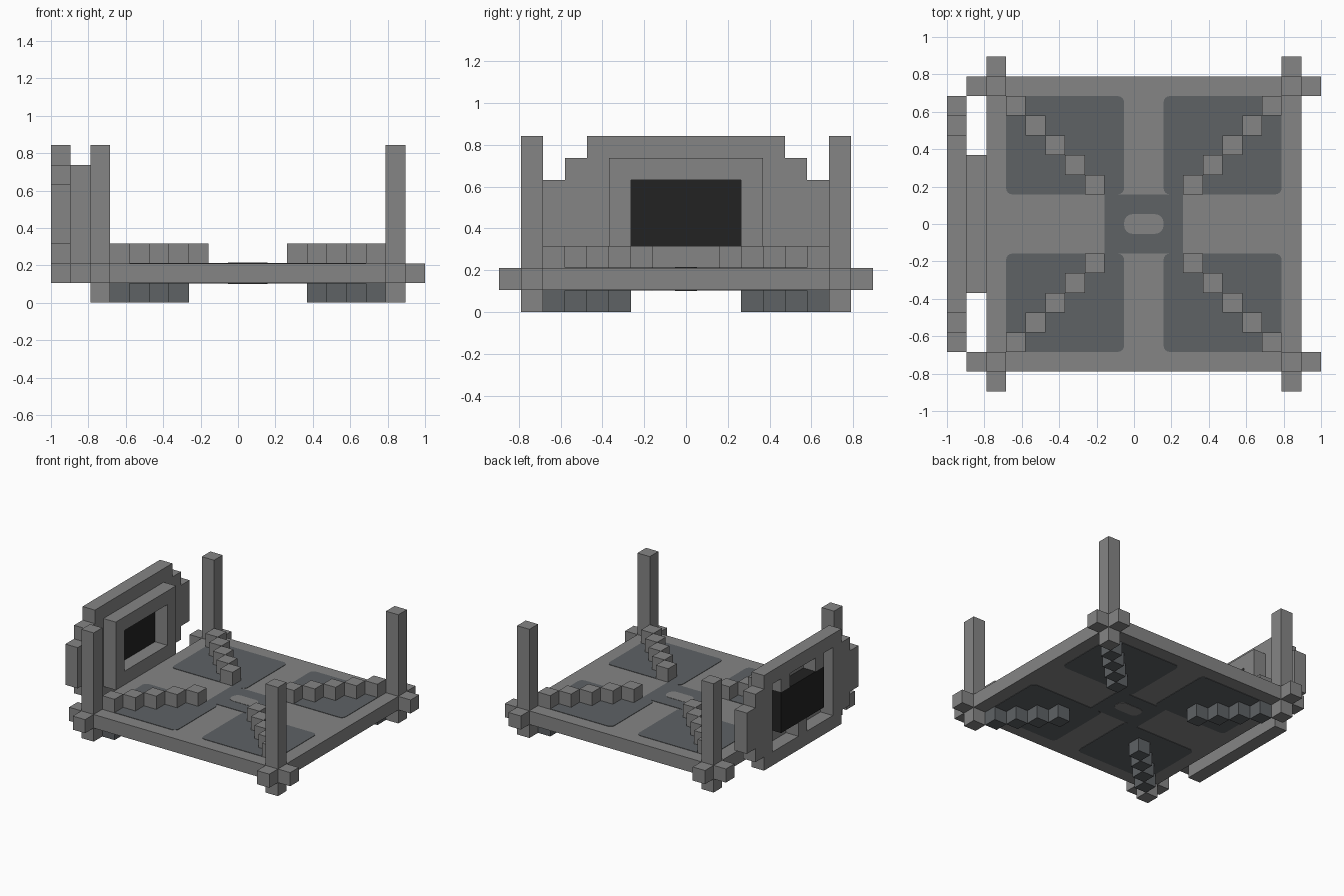
import bpy
import bmesh

U = 2 / 19          # one block
CX = U / 2          # centre of the platform

if "Cube" in bpy.data.objects:
    bpy.data.objects.remove(bpy.data.objects["Cube"], do_unlink=True)


def material(name, color):
    mat = bpy.data.materials.new(name)
    mat.use_nodes = True
    mat.diffuse_color = (*color, 1)
    bsdf = mat.node_tree.nodes["Principled BSDF"]
    bsdf.inputs["Base Color"].default_value = (*color, 1)
    bsdf.inputs["Roughness"].default_value = 0.9
    return mat


STONE = material("stone grey", (0.235, 0.235, 0.235))
SLATE = material("slate grey", (0.112, 0.122, 0.13))
BLACK = material("screen black", (0.016, 0.016, 0.016))


def finish(name, bm, mat):
    bmesh.ops.recalc_face_normals(bm, faces=bm.faces)
    mesh = bpy.data.meshes.new(name)
    bm.to_mesh(mesh)
    bm.free()
    mesh.materials.append(mat)
    obj = bpy.data.objects.new(name, mesh)
    bpy.context.collection.objects.link(obj)
    return obj


def add_box(bm, x, y, z):
    """Box from three (low, high) ranges in blocks."""
    verts = bmesh.ops.create_cube(bm, size=1)["verts"]
    for v in verts:
        for i, (lo, hi) in enumerate((x, y, z)):
            v.co[i] = (lo + (v.co[i] + 0.5) * (hi - lo)) * U
        v.co.x += CX
    return verts


def boxes(name, ranges, mat=STONE):
    bm = bmesh.new()
    for r in ranges:
        add_box(bm, *r)
    return finish(name, bm, mat)


def span(a, b, sign):
    return tuple(sorted((a * sign, b * sign)))


def plate(name, x, y, z, radius, mat):
    """Thin painted plate with rounded corners."""
    bm = bmesh.new()
    add_box(bm, x, y, z)
    if radius:
        upright = [e for e in bm.edges
                   if abs(e.verts[0].co.z - e.verts[1].co.z) > 1e-5]
        bmesh.ops.bevel(bm, geom=upright, offset=radius, segments=4,
                        profile=0.5, affect='EDGES')
    return finish(name, bm, mat)


# Platform slab
boxes("platform", [((-8, 8), (-7.5, 7.5), (1, 2))])

# Corner posts, arms and diagonal rows of blocks
for sx, side in ((-1, "right"), (1, "left")):
    for sy, end in ((-1, "front"), (1, "back")):
        tag = f"{end}_{side}"
        px, py = span(7, 8, sx), span(6.5, 7.5, sy)
        boxes(f"post_{tag}", [(px, py, (0, 8))])
        boxes(f"corner_arms_{tag}", [
            (span(8, 9, sx), py, (1, 2)),
            (px, span(7.5, 8.5, sy), (1, 2))])

        def diagonal(first, z):
            return [(span(2 + k, 3 + k, sx), span(1.5 + k, 2.5 + k, sy), z)
                    for k in range(first, 5)]

        boxes(f"top_diagonal_{tag}", diagonal(0, (2, 3)))
        boxes(f"bottom_diagonal_{tag}", diagonal(1, (0, 1)), SLATE)

# Painted panels on both faces of the slab
for face, base, s in (("top", 2, 1), ("bottom", 1, -1)):
    thin = span(base * s, base * s + 0.03, s)
    thicker = span(base * s, base * s + 0.05, s)
    for sx, side in ((-1, "right"), (1, "left")):
        for sy, end in ((-1, "front"), (1, "back")):
            plate(f"{face}_panel_{end}_{side}", span(1, 7, sx),
                  span(1.5, 6.5, sy), thin, 0.035, SLATE)
    plate(f"{face}_centre_panel", (-2, 2), (-1.5, 1.5), thin, 0, SLATE)
    plate(f"{face}_centre_slot", (-1, 1), (-0.5, 0.5), thicker, 0.045, STONE)

# Outer layer of the screen wall: stepped frame around an opening
outer = (-10, -9)
wall = [(outer, (-4.5, 4.5), (1, 2)), (outer, (-4.5, 4.5), (7, 8))]
for s in (-1, 1):
    wall += [(outer, span(3.5, 4.5, s), (2, 7)),
             (outer, span(4.5, 5.5, s), (2, 7)),
             (outer, span(5.5, 6.5, s), (3, 6))]
boxes("screen_wall", wall)

# Small brackets holding the screen inside the opening
boxes("screen_brackets", [
    (outer, (1.5, 2.5), (6, 7)),
    (outer, (-2.5, -1.5), (6, 7)),
    (outer, (-0.5, 0.5), (2, 3))])

# Inner raised frame
inner = (-9, -8)
boxes("screen_frame", [
    (inner, (-3.5, 3.5), (2, 3)), (inner, (-3.5, 3.5), (6, 7)),
    (inner, (-3.5, -2.5), (3, 6)), (inner, (2.5, 3.5), (3, 6))])

# Dark screen
boxes("screen", [(outer, (-2.5, 2.5), (3, 6))], BLACK)
